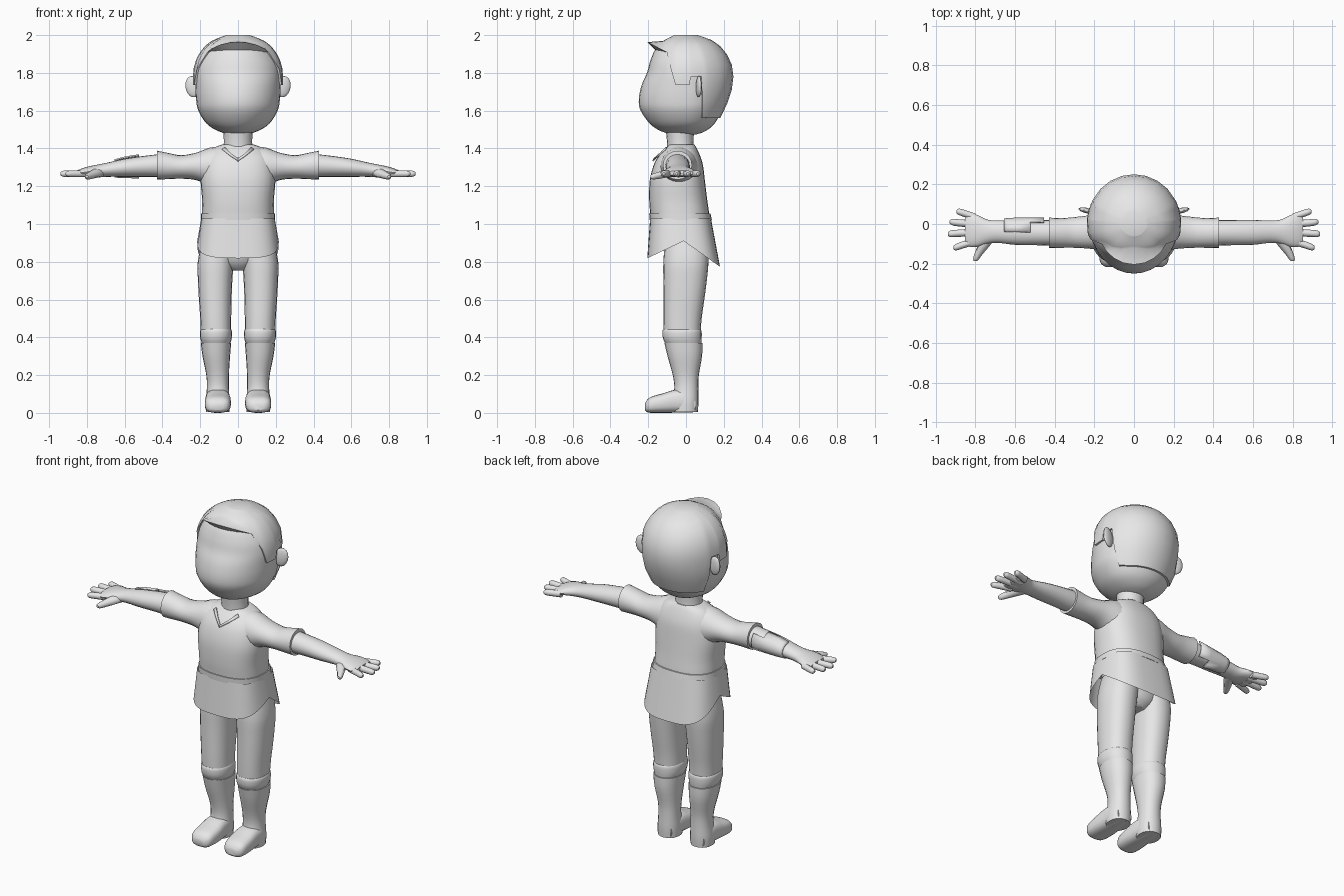
import bpy, bmesh, math
from mathutils import Vector

old = bpy.data.objects.get("Cube")
if old:
    bpy.data.objects.remove(old)

grey = bpy.data.materials.new("plain_grey")
grey.use_nodes = True
grey.diffuse_color = (0.8, 0.8, 0.8, 1)
grey.node_tree.nodes["Principled BSDF"].inputs["Base Color"].default_value = (0.8, 0.8, 0.8, 1)


def finish(name, bm, angle=40):
    bmesh.ops.recalc_face_normals(bm, faces=bm.faces)
    mesh = bpy.data.meshes.new(name)
    bm.to_mesh(mesh)
    bm.free()
    mesh.materials.append(grey)
    mesh.shade_smooth()
    mesh.set_sharp_from_angle(angle=math.radians(angle))
    obj = bpy.data.objects.new(name, mesh)
    bpy.context.collection.objects.link(obj)
    return obj


def bridge(bm, rows, closed=True):
    """Skin a list of equally long vertex rows with quads."""
    n = len(rows[0])
    for a, b in zip(rows, rows[1:]):
        for i in range(n if closed else n - 1):
            j = (i + 1) % n
            bm.faces.new((a[i], a[j], b[j], b[i]))


def refine(rings, steps):
    """Catmull-Rom interpolation between section rings."""
    out = []
    for i in range(len(rings) - 1):
        p = [rings[max(0, min(len(rings) - 1, i + k))] for k in (-1, 0, 1, 2)]
        for s in range(steps):
            t = s / steps
            out.append([b + t / 2 * (c - a + t * (2*a - 5*b + 4*c - d + t * (3*(b - c) + d - a)))
                        for a, b, c, d in zip(*p)])
    return out + [rings[-1]]


def oval(u0, u1, v0, v1, power, n):
    for i in range(n):
        a = 2 * math.pi * i / n
        c, s = math.cos(a), math.sin(a)
        yield ((u0 + u1) / 2 + (u1 - u0) / 2 * math.copysign(abs(c) ** (2 / power), c),
               (v0 + v1) / 2 + (v1 - v0) / 2 * math.copysign(abs(s) ** (2 / power), s))


def loft(name, rings, axis="z", side=1, power=2.0, n=20, steps=3, caps=True, warp=None, keep=None):
    """Rings are (position, u0, u1, v0, v1) across the given axis."""
    bm = bmesh.new()
    rows = []
    for t, *ext in refine(rings, steps):
        row = []
        for u, v in oval(*ext, power, n):
            p = {"x": (t, u, v), "y": (u, t, v), "z": (u, v, t)}[axis]
            if warp:
                p = warp(*p)
            row.append(bm.verts.new((p[0] * side, p[1], p[2])))
        rows.append(row)
    bridge(bm, rows)
    if caps:
        bm.faces.new(rows[0])
        bm.faces.new(rows[-1])
    if keep:
        drop = [f for f in bm.faces if not keep(f.calc_center_median())]
        bmesh.ops.delete(bm, geom=drop, context="FACES")
    return finish(name, bm)


def sym(t, w, y0, y1):
    return (t, -w, w, y0, y1)


# Head: rings of (height, half width, front depth, back depth)
HEAD = [(1.473, .04, .06, .05), (1.49, .10, .13, .10), (1.53, .165, .19, .15),
        (1.60, .21, .24, .19), (1.66, .222, .25, .215), (1.735, .226, .235, .237),
        (1.80, .226, .207, .237), (1.86, .212, .19, .222), (1.92, .175, .165, .18),
        (1.96, .125, .125, .13), (1.988, .05, .05, .05)]
FINE = refine(HEAD, 4)


def head_point(phi, z, grow=0.0):
    """Point on the head; phi is measured from the face towards +x."""
    zz = max(FINE[0][0], min(FINE[-1][0], z))
    for a, b in zip(FINE, FINE[1:]):
        if zz <= b[0]:
            break
    t = (zz - a[0]) / (b[0] - a[0])
    w, f, k = (p + t * (q - p) + grow for p, q in zip(a[1:], b[1:]))
    c = math.cos(phi)
    return Vector((w * math.sin(phi), -(f if c > 0 else k) * c, z))


bm = bmesh.new()
rows = [[bm.verts.new(head_point(2 * math.pi * i / 32, r[0])) for i in range(32)] for r in FINE]
bridge(bm, rows)
bm.faces.new(rows[0])
bm.faces.new(rows[-1])
finish("head", bm, 60)

# Hair: shell with a hairline given as angle from the face -> height
HAIRLINE = [(0, 1.915), (14, 1.915), (28, 1.914), (42, 1.912), (56, 1.91), (68, 1.82),
            (77, 1.735), (94, 1.735), (96, 1.78), (109, 1.78), (113, 1.66), (118, 1.565),
            (135, 1.56), (150, 1.56), (165, 1.56), (180, 1.56)]
line = HAIRLINE + [(360 - d, z) for d, z in HAIRLINE[-2:0:-1]]
bm = bmesh.new()
rows = [[] for _ in range(11)]
for deg, low in line:
    phi = math.radians(deg)
    d = min(deg, 360 - deg)
    lift = math.cos(math.radians(d / 56 * 90)) if d < 56 else 0
    rows[0].append(bm.verts.new(head_point(phi, low, -.01)))
    tip = head_point(phi, low, .012 + .025 * lift)
    tip.z += .048 * lift
    rows[1].append(bm.verts.new(tip))
    for k in range(2, 11):
        s = math.sin((k - 1) / 9 * math.pi / 2)
        z = tip.z + (1.988 - tip.z) * s
        p = head_point(phi, z, .012)
        p.z += .012 * s
        rows[k].append(bm.verts.new(p))
bridge(bm, rows)
bm.faces.new(rows[-1])
finish("hair", bm, 45)

# Neck, shirt, belt
loft("neck", [sym(1.36, .085, -.10, .05), sym(1.43, .075, -.10, .04), sym(1.52, .08, -.11, .045)])
loft("shirt_body", [sym(1.0, .190, -.185, .128), sym(1.06, .190, -.190, .122),
                    sym(1.13, .190, -.195, .112), sym(1.23, .198, -.192, .10),
                    sym(1.31, .19, -.172, .09), sym(1.36, .172, -.145, .075),
                    sym(1.40, .135, -.108, .057), sym(1.42, .085, -.09, .045)], power=2.5, n=28)
loft("belt", [sym(1.02, .197, -.193, .137), sym(1.055, .196, -.195, .13)], power=2.5, n=28, steps=1)


# Tunic skirt: flared panels with a peaked opening at each side
def hem(x, y, z):
    if z > .99:
        return x, y, z
    mid = -.012
    drop = .09 * (mid - y) / .19 if y < mid else .135 * (y - mid) / .19
    return x, y, .91 - drop


loft("tunic_skirt", [sym(1.03, .194, -.19, .132), sym(.82, .216, -.205, .18)],
     power=3.2, n=40, steps=1, caps=False, warp=hem)
loft("hips", [sym(.755, .05, -.06, .06), sym(.80, .13, -.10, .10), sym(.90, .18, -.13, .115),
              sym(1.01, .185, -.17, .12)])

for side, word in ((1, "left"), (-1, "right")):
    def part(name, rings, **kw):
        return loft(f"{word}_{name}", rings, side=side, **kw)

    # Collar trim
    bm = bmesh.new()
    pts = [(.072, -.106, 1.408), (.036, -.142, 1.374), (0, -.172, 1.348),
           (0, -.178, 1.335), (.042, -.148, 1.362), (.085, -.112, 1.396)]
    bm.faces.new([bm.verts.new((x * side, y, z)) for x, y, z in pts])
    trim = finish(f"{word}_collar_trim", bm)
    trim.modifiers.new("thickness", "SOLIDIFY").thickness = .006

    # Ear
    bm = bmesh.new()
    bmesh.ops.create_uvsphere(bm, u_segments=14, v_segments=8, radius=1)
    for v in bm.verts:
        x, y, z = v.co
        v.co = (side * (.24 + .04 * x), .068 + .014 * y + .008 * x, 1.727 + .056 * z + .008 * x)
    finish(f"{word}_ear", bm, 60)

    # Arm, sleeve and hand
    part("sleeve", [(.08, -.14, .07, 1.16, 1.412), (.15, -.135, .06, 1.20, 1.404),
                    (.22, -.125, .045, 1.232, 1.378), (.30, -.12, .035, 1.24, 1.364),
                    (.36, -.12, .03, 1.238, 1.374), (.428, -.122, .032, 1.235, 1.388)], axis="x")
    part("forearm", [(.38, -.11, .02, 1.248, 1.374), (.50, -.107, .02, 1.25, 1.36),
                     (.60, -.105, .02, 1.25, 1.345), (.69, -.095, .018, 1.25, 1.325),
                     (.74, -.10, .022, 1.247, 1.315), (.79, -.115, .045, 1.25, 1.305),
                     (.83, -.115, .052, 1.25, 1.293), (.852, -.10, .04, 1.256, 1.283)], axis="x")
    for finger, y0, y1, tip in (("index", -.085, -.118, .912), ("middle", -.042, -.05, .94),
                                ("ring", -.002, .01, .93), ("little", .034, .062, .897)):
        rings = [(x, y - r, y + r, 1.266 - r, 1.266 + r) for x, y, r in
                 ((.80, y0, .019), (tip - .04, y0 * .3 + y1 * .7, .018),
                  (tip - .012, y1, .016), (tip, y1, .007))]
        part(f"{finger}_finger", rings, axis="x", n=10, steps=2)
    part("thumb", [(-.05, .69, .76, 1.25, 1.30), (-.10, .72, .785, 1.245, 1.292),
                   (-.15, .762, .805, 1.237, 1.275), (-.177, .782, .812, 1.236, 1.266),
                   (-.188, .792, .808, 1.244, 1.258)], axis="y", n=10, steps=2)

    # Leg, knee cuff and boot
    part("trouser_leg", [(.92, .01, .19, -.11, .115), (.80, .022, .213, -.12, .119),
                         (.70, .03, .212, -.12, .11), (.60, .034, .207, -.12, .097),
                         (.50, .036, .20, -.12, .083), (.41, .036, .196, -.118, .076)], power=2.3)
    part("knee_cuff", [(.443, .036, .196, -.12, .077), (.43, .032, .202, -.125, .083),
                       (.395, .033, .20, -.122, .083), (.365, .042, .19, -.108, .08)], power=2.2)
    part("boot_shaft", [(.37, .036, .197, -.114, .087), (.30, .042, .188, -.098, .085),
                        (.20, .048, .168, -.07, .068), (.13, .048, .165, -.062, .065),
                        (.06, .044, .172, -.075, .066), (.005, .046, .170, -.075, .063)], power=2.2)
    part("boot_foot", [(.05, .06, .155, .004, .08), (0, .046, .17, .002, .12),
                       (-.06, .04, .173, .001, .122), (-.12, .037, .176, 0, .104),
                       (-.18, .042, .174, 0, .087), (-.205, .055, .162, .004, .07),
                       (-.217, .078, .14, .015, .05)], axis="y", power=2.8)

# Forearm guard on the right arm, open towards the front
guard = loft("right_forearm_guard", [(.455, -.118, .033, 1.24, 1.38), (.60, -.112, .032, 1.243, 1.357),
                                     (.655, -.105, .028, 1.246, 1.342)], axis="x", side=-1, n=16,
             steps=2, caps=False, keep=lambda c: c.y > -.05 - (abs(c.x) - .6) * .6 * (abs(c.x) < .6))
guard.modifiers.new("thickness", "SOLIDIFY").thickness = .008
